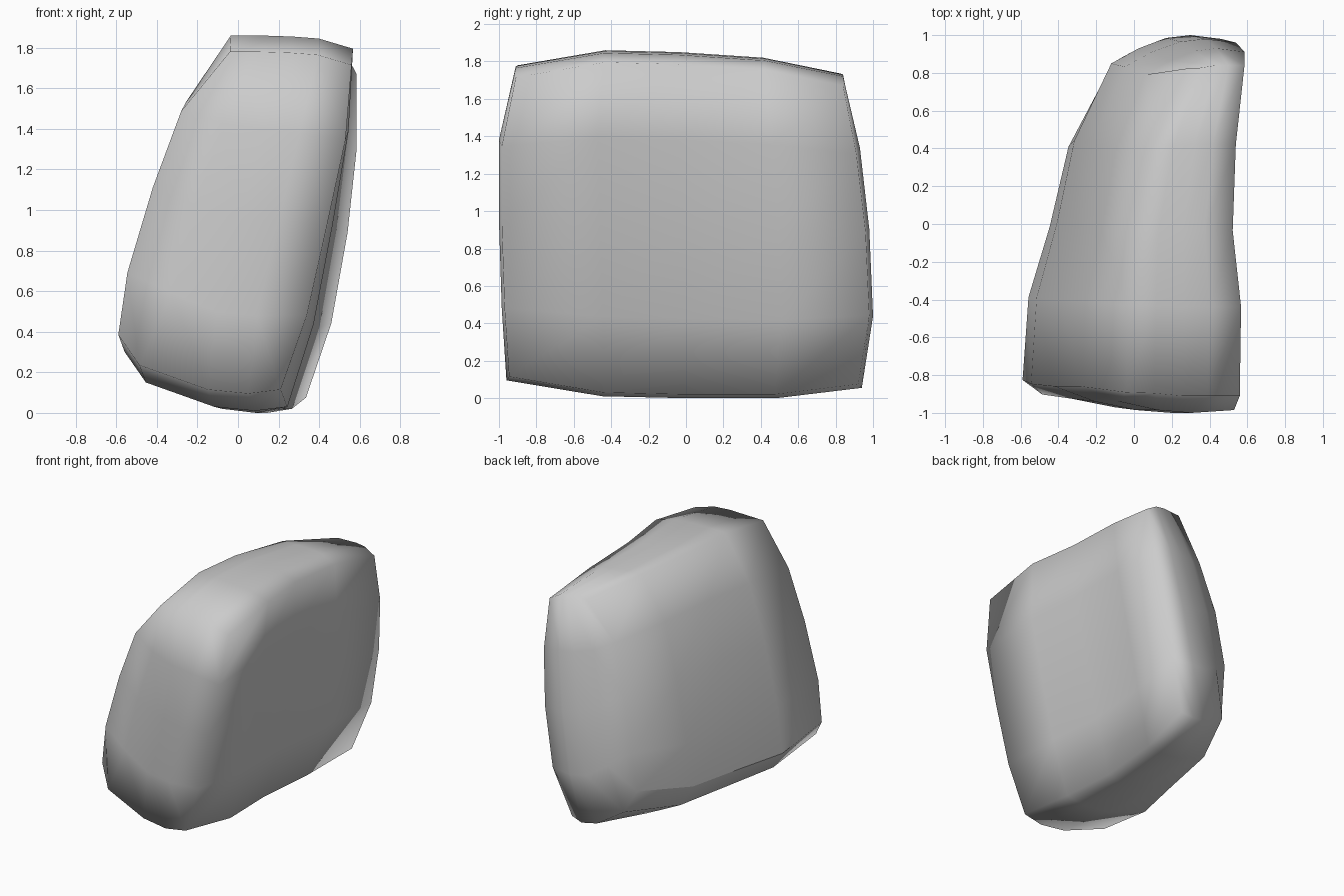
import bpy, bmesh

if "Cube" in bpy.data.objects:
    bpy.data.objects.remove(bpy.data.objects["Cube"])

# Profile tables: along depth (front to back) and height (bottom to top)
DEPTH = [0, .27, .5, .76, 1]
HEIGHT = [0, .23, .51, .77, 1]
HEIGHT_LEFT = [0, .22, .52, .79, 1]
TOP = [1.78, 1.86, 1.85, 1.82, 1.735]
BOTTOM = [.095, .01, 0, 0, .055]
FRONT_Y = [-.96, -.985, -1.0, -1.0, -.91]
BACK_Y = [.94, 1.0, .98, .93, .84]
LEFT_FRONT = [-.59, -.545, -.42, -.28]
LEFT_BACK = [-.14, -.12, -.05, .06]
LEFT_BLEND = [0, .07, .32, .54, 1]
LEFT_TOP = [-.04, -.035, 0, .10, .28]
RIGHT_FRONT = [.21, .34, .44, .53, .56]
RIGHT_BACK = [.335, .46, .54, .585, .585]
RIGHT_DIP = [0, 0, .05, .04, 0]

# Profile tables across the width (left to right)
ACROSS = [0, .25, .5, .72, 1]
ACROSS_LOW = [0, .13, .55, .8, 1]
LOW_LIFT = [.29, .14, .02, 0, .02]
TOP_DROP = [0, 0, .005, .015, .065]
FRONT_ROUND = [.86, .94, .985, 1, .985]
BACK_ROUND = [.85, .93, .985, 1, .98]
TOP_ROUND = [.98, .985, 1, 1, 1]


def mix(a, b, t):
    return a + (b - a) * t


def place(i, j, k):
    """Position of one lattice point of the rounded block."""
    if k == 4:
        xl = LEFT_TOP[j]
    else:
        xl = mix(LEFT_FRONT[k], LEFT_BACK[k], LEFT_BLEND[j])
    xr = mix(RIGHT_FRONT[k], RIGHT_BACK[k], DEPTH[j]) - RIGHT_DIP[j]
    x = mix(xl, xr, (ACROSS_LOW if k == 0 else ACROSS)[i])
    front = TOP_ROUND[i] if k == 4 else FRONT_ROUND[i]
    back = TOP_ROUND[i] if k == 4 else BACK_ROUND[i]
    y = mix(FRONT_Y[k] * front, BACK_Y[k] * back, DEPTH[j])
    rise = (HEIGHT_LEFT if i == 0 else HEIGHT)[k]
    z = mix(BOTTOM[j] + LOW_LIFT[i], TOP[j] - TOP_DROP[i], rise)
    return x, y, z


# Padded block: outer skin of a 4 x 4 x 4 lattice
N = 4
bm = bmesh.new()
verts = {}


def vert(p):
    if p not in verts:
        verts[p] = bm.verts.new(place(*p))
    return verts[p]


for axis in range(3):
    a, b = (axis + 1) % 3, (axis + 2) % 3
    for side in (0, N):
        for m in range(N):
            for n in range(N):
                quad = []
                for dm, dn in ((0, 0), (1, 0), (1, 1), (0, 1)):
                    p = [0, 0, 0]
                    p[axis], p[a], p[b] = side, m + dm, n + dn
                    quad.append(vert(tuple(p)))
                bm.faces.new(quad if side else quad[::-1])

# Smooth everywhere except the crisp lower left lip
for f in bm.faces:
    f.smooth = True
where = {v: p for p, v in verts.items()}
for e in bm.edges:
    if all(where[v][0] == 0 and where[v][2] == 0 for v in e.verts):
        e.smooth = False
bmesh.ops.recalc_face_normals(bm, faces=bm.faces)

mesh = bpy.data.meshes.new("padded_block")
bm.to_mesh(mesh)
bm.free()
block = bpy.data.objects.new("padded_block", mesh)
bpy.context.collection.objects.link(block)

grey = bpy.data.materials.new("plain_grey")
grey.diffuse_color = (.6, .6, .6, 1)
grey.use_nodes = True
grey.node_tree.nodes["Principled BSDF"].inputs["Base Color"].default_value = grey.diffuse_color
mesh.materials.append(grey)
